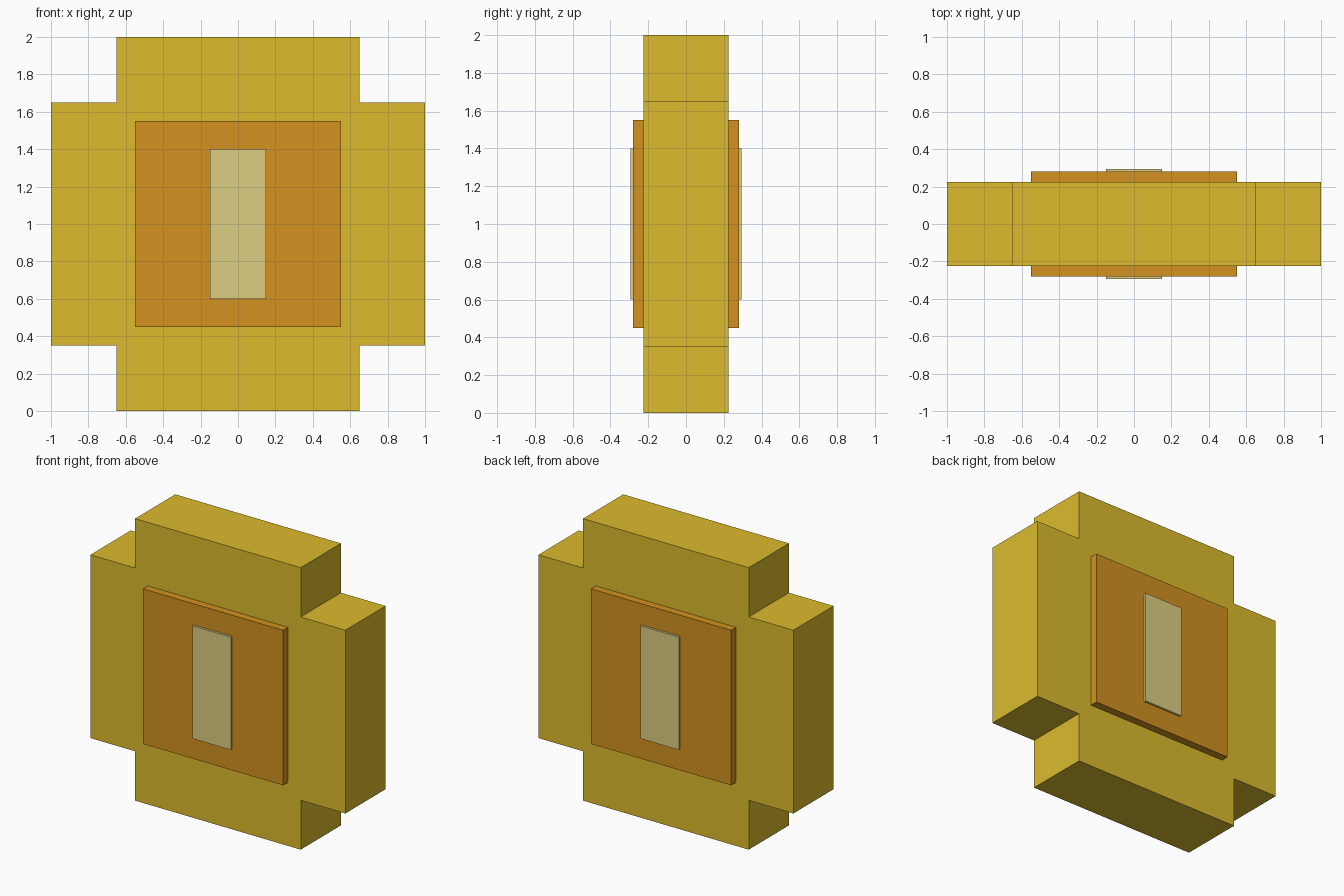
import bpy
import bmesh

if "Cube" in bpy.data.objects:
    bpy.data.objects.remove(bpy.data.objects["Cube"])


def material(name, rgb):
    mat = bpy.data.materials.new(name)
    mat.diffuse_color = (*rgb, 1)
    mat.use_nodes = True
    mat.node_tree.nodes["Principled BSDF"].inputs["Base Color"].default_value = mat.diffuse_color
    return mat


def extrude_profile(name, points, y0, y1, mat):
    """Extrude a closed (x, z) outline from y0 to y1."""
    bm = bmesh.new()
    face = bm.faces.new([bm.verts.new((x, y0, z)) for x, z in points])
    ext = bmesh.ops.extrude_face_region(bm, geom=[face])
    verts = [v for v in ext["geom"] if isinstance(v, bmesh.types.BMVert)]
    bmesh.ops.translate(bm, verts=verts, vec=(0, y1 - y0, 0))
    bmesh.ops.recalc_face_normals(bm, faces=bm.faces)
    mesh = bpy.data.meshes.new(name)
    bm.to_mesh(mesh)
    bm.free()
    mesh.materials.append(mat)
    obj = bpy.data.objects.new(name, mesh)
    bpy.context.collection.objects.link(obj)
    return obj


def rectangle(half_x, half_z):
    return [(-half_x, 1 - half_z), (half_x, 1 - half_z),
            (half_x, 1 + half_z), (-half_x, 1 + half_z)]


gold = material("gold", (0.716, 0.497, 0.027))
amber = material("amber", (0.651, 0.287, 0.014))
cream = material("cream", (0.716, 0.624, 0.223))

# Coin body: square with stepped corners
outer, step = 1.0, 0.65
quarter = [(outer, step), (step, step), (step, outer)]
outline = []
for sx, sz in ((1, 1), (-1, 1), (-1, -1), (1, -1)):
    corner = [(sx * x, 1 + sz * z) for x, z in quarter]
    outline += corner if sx * sz > 0 else corner[::-1]
extrude_profile("coin_body", outline, -0.225, 0.225, gold)

# Raised panel and centre bar on both faces
for side, s in (("front", -1), ("back", 1)):
    extrude_profile(side + "_panel", rectangle(0.55, 0.55), s * 0.225, s * 0.28, amber)
    extrude_profile(side + "_bar", rectangle(0.15, 0.4), s * 0.28, s * 0.295, cream)
